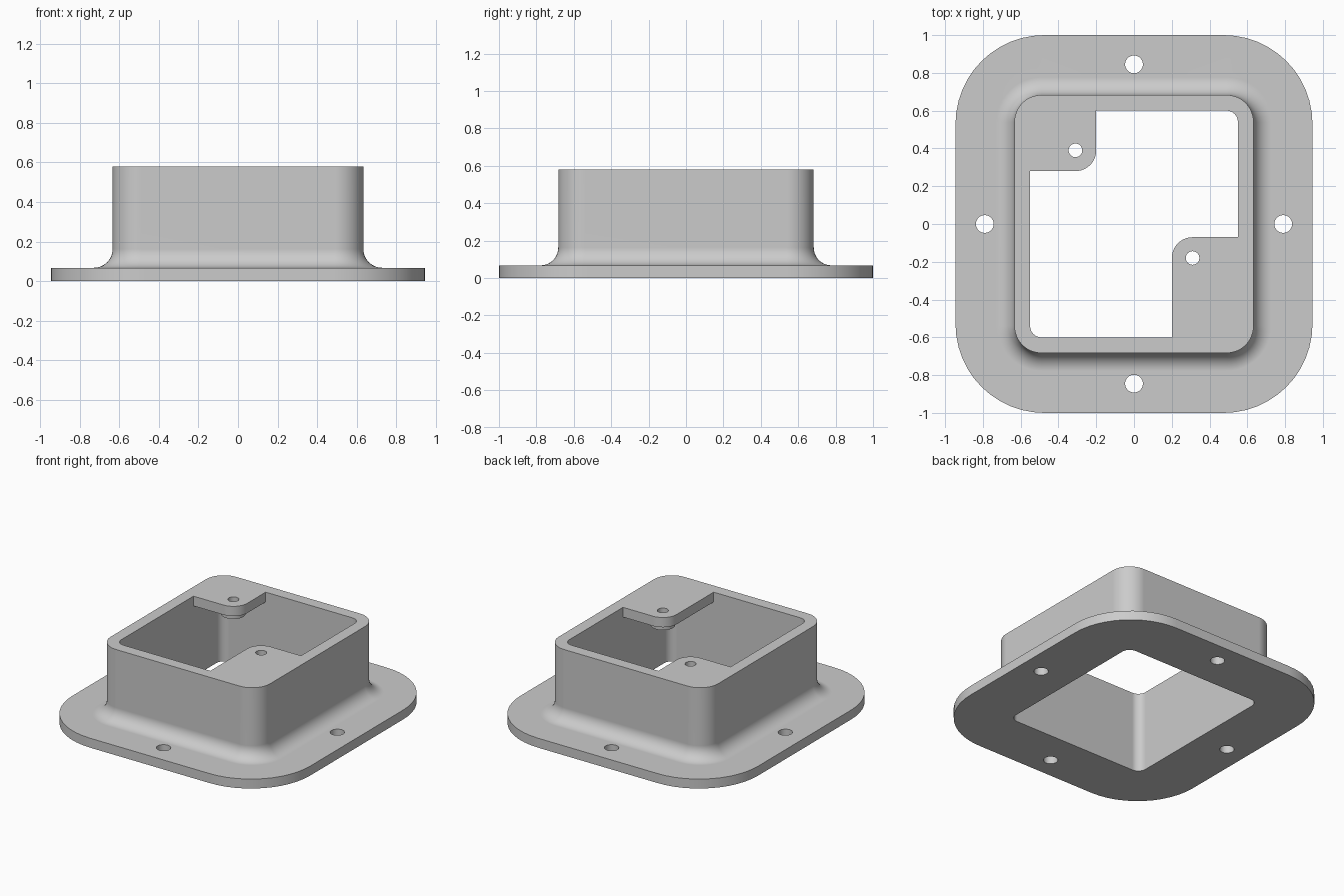
import bpy
import bmesh
from math import pi, sin, cos

cube = bpy.data.objects.get("Cube")
if cube:
    bpy.data.objects.remove(cube, do_unlink=True)

grey = bpy.data.materials.new("plain grey")
grey.use_nodes = True
grey.diffuse_color = (0.6, 0.6, 0.6, 1)
grey.node_tree.nodes["Principled BSDF"].inputs["Base Color"].default_value = (0.6, 0.6, 0.6, 1)

SEG = 12
BASE, TOP = 0.068, 0.58      # flange thickness, overall height
FILLET = 0.095
INNER_X, INNER_Y, INNER_R = 0.55, 0.60, 0.06
WALL = 0.083


def arc(cx, cy, r, start):
    """Quarter turn of points, counter-clockwise from the start angle."""
    return [(cx + r * cos(start + pi / 2 * i / SEG), cy + r * sin(start + pi / 2 * i / SEG))
            for i in range(SEG + 1)]


def rounded_rect(hx, hy, r):
    pts = []
    for k, (sx, sy) in enumerate([(1, 1), (-1, 1), (-1, -1), (1, -1)]):
        pts += arc(sx * (hx - r), sy * (hy - r), r, k * pi / 2)
    return pts


def make_object(name, bm):
    bmesh.ops.recalc_face_normals(bm, faces=bm.faces)
    mesh = bpy.data.meshes.new(name)
    bm.to_mesh(mesh)
    bm.free()
    mesh.materials.append(grey)
    ob = bpy.data.objects.new(name, mesh)
    bpy.context.collection.objects.link(ob)
    return ob


def activate(ob):
    bpy.ops.object.select_all(action='DESELECT')
    ob.select_set(True)
    bpy.context.view_layer.objects.active = ob


def cylinder(name, x, y, z0, z1, r):
    bm = bmesh.new()
    bmesh.ops.create_cone(bm, cap_ends=True, segments=40, radius1=r, radius2=r, depth=z1 - z0)
    bmesh.ops.translate(bm, verts=bm.verts, vec=(x, y, (z0 + z1) / 2))
    return make_object(name, bm)


def combine(ob, tool, operation):
    """Apply a boolean with the tool object, then remove the tool."""
    tool.hide_render = True
    mod = ob.modifiers.new("cut", 'BOOLEAN')
    mod.operation, mod.solver, mod.object = operation, 'EXACT', tool
    activate(ob)
    bpy.ops.object.modifier_apply(modifier=mod.name)
    bpy.data.objects.remove(tool, do_unlink=True)


def finish(ob):
    activate(ob)
    bpy.ops.object.shade_smooth_by_angle(angle=pi / 6)
    ob.modifiers.new("flat normals", 'WEIGHTED_NORMAL').keep_sharp = True


# Housing: flange, fillet, outer wall, rim and inner wall as one closed loft
flange = rounded_rect(0.945, 1.0, 0.47)
sections = [(flange, 0), (flange, BASE)]
for i in range(SEG + 1):
    a = pi / 2 * i / SEG
    grow = WALL + FILLET * (1 - sin(a))
    sections.append((rounded_rect(INNER_X + grow, INNER_Y + grow, INNER_R + grow),
                     BASE + FILLET * (1 - cos(a))))
sections.append((sections[-1][0], TOP))
inner = rounded_rect(INNER_X, INNER_Y, INNER_R)
sections += [(inner, TOP), (inner, 0)]

bm = bmesh.new()
rings = [[bm.verts.new((x, y, z)) for x, y in pts] for pts, z in sections]
for lower, upper in zip(rings, rings[1:] + rings[:1]):
    for i in range(len(lower)):
        j = (i + 1) % len(lower)
        bm.faces.new((lower[i], lower[j], upper[j], upper[i]))
housing = make_object("flanged_housing", bm)

# Screw holes in the flange
for x, y in [(0.79, 0), (-0.79, 0), (0, 0.845), (0, -0.845)]:
    combine(housing, cylinder("flange_cutter", x, y, -0.1, 0.2, 0.047), 'DIFFERENCE')
finish(housing)

# Corner tabs with a boss below and a screw hole through both
TAB_X, TAB_R, TAB_BOTTOM = 0.31, 0.11, 0.51
for name, sx, sy, cy in [("back_tab", -1, 1, 0.39), ("front_tab", 1, -1, 0.18)]:
    outline = arc(TAB_X, cy, TAB_R, pi)
    outline += [(INNER_X, cy - TAB_R)]
    outline += arc(INNER_X - INNER_R, INNER_Y - INNER_R, INNER_R, 0)
    outline += [(TAB_X - TAB_R, INNER_Y)]
    bm = bmesh.new()
    face = bm.faces.new([bm.verts.new((sx * x, sy * y, TAB_BOTTOM)) for x, y in outline])
    top = bmesh.ops.extrude_face_region(bm, geom=[face], use_keep_orig=True)
    bmesh.ops.translate(bm, vec=(0, 0, TOP - TAB_BOTTOM),
                        verts=[v for v in top["geom"] if isinstance(v, bmesh.types.BMVert)])
    tab = make_object(name, bm)
    hx, hy = sx * TAB_X, sy * cy
    combine(tab, cylinder("boss", hx, hy, 0.475, 0.55, 0.08), 'UNION')
    combine(tab, cylinder("tab_cutter", hx, hy, 0.3, 0.8, 0.036), 'DIFFERENCE')
    finish(tab)
